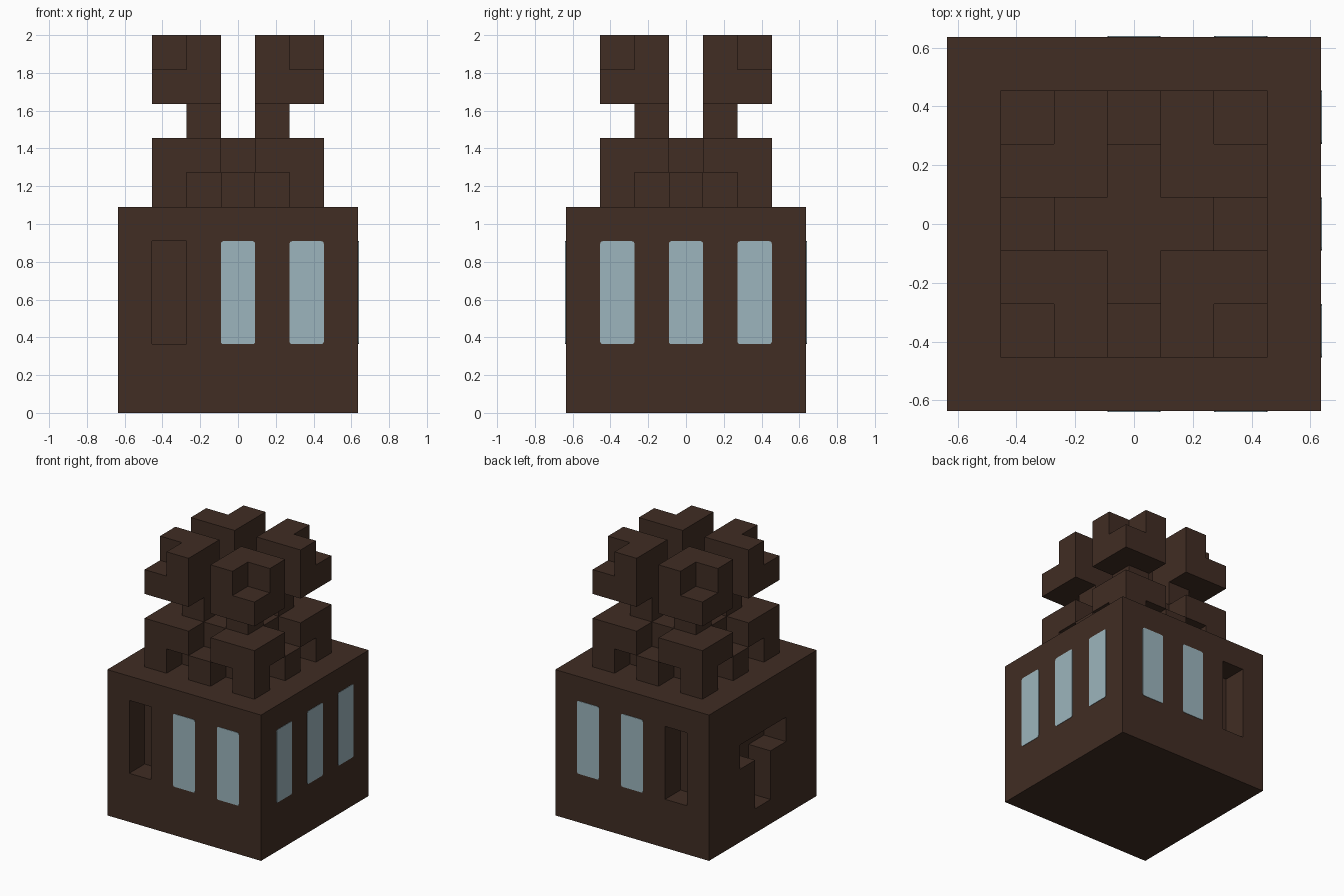
import bpy, bmesh
from itertools import product
from math import radians
from mathutils import Matrix, Vector

if "Cube" in bpy.data.objects:
    bpy.data.objects.remove(bpy.data.objects["Cube"])

U = 2 / 11  # edge of one block


def material(name, rgb):
    m = bpy.data.materials.new(name)
    m.use_nodes = True
    m.diffuse_color = (*rgb, 1)
    bsdf = m.node_tree.nodes["Principled BSDF"]
    bsdf.inputs["Base Color"].default_value = (*rgb, 1)
    bsdf.inputs["Roughness"].default_value = 0.9
    return m


brown = material("dark_brown", (0.052, 0.026, 0.017))
glass = material("pale_blue", (0.335, 0.462, 0.51))


def finish(name, bm, mat):
    mesh = bpy.data.meshes.new(name)
    bmesh.ops.recalc_face_normals(bm, faces=bm.faces)
    bm.to_mesh(mesh)
    bm.free()
    mesh.materials.append(mat)
    obj = bpy.data.objects.new(name, mesh)
    bpy.context.collection.objects.link(obj)
    return obj


def cells(xs, ys, zs):
    return set(product(xs, ys, zs))


parts = {}

# Body: solid block with three recesses one block deep
body = cells(range(-3, 4), range(-3, 4), range(6))
for y in (-3, 3):
    body -= cells([-2], [y], range(2, 5))       # tall slot
body -= cells([-3], [-1, 0, 1], [3])            # cross bar of the side recess
body -= cells([-3], [0], range(1, 4))           # stem of the side recess
parts["body"] = body

# Crown core and the four low knobs around it
mid = range(-1, 2)
parts["crown_core"] = (cells(mid, mid, [6])
                       | cells([0], mid, [7]) | cells(mid, [0], [7]))
parts["side_knobs"] = {(2, 0, 6), (-2, 0, 6), (0, 2, 6), (0, -2, 6)}

# Four corner sprouts: foot, slab, stem and a notched head
for sx, side in ((1, "left"), (-1, "right")):
    for sy, end in ((-1, "front"), (1, "back")):
        xs, ys = (sx, 2 * sx), (sy, 2 * sy)
        sprout = cells(xs, ys, [7, 9, 10])
        sprout |= {(2 * sx, 2 * sy, 6), (sx, sy, 8)}
        sprout.discard((2 * sx, 2 * sy, 10))
        parts[f"sprout_{end}_{side}"] = sprout

filled = set().union(*parts.values())


def build_blocks(name, group):
    """Make only the faces where a block meets open space."""
    bm = bmesh.new()
    for c in sorted(group):
        centre = Vector((c[0], c[1], c[2] + 0.5)) * U
        for axis, sign in product(range(3), (-1, 1)):
            n = [0, 0, 0]
            n[axis] = sign
            if (c[0] + n[0], c[1] + n[1], c[2] + n[2]) in filled:
                continue
            n = Vector(n)
            a = Vector((n.y, n.z, n.x))
            b = n.cross(a)
            ring = [n + a + b, n - a + b, n - a - b, n + a - b]
            face = bm.faces.new([bm.verts.new(centre + v * U / 2) for v in ring])
            face.normal_update()
            if face.normal.dot(n) < 0:
                face.normal_flip()
    bmesh.ops.remove_doubles(bm, verts=bm.verts, dist=U / 100)
    mesh = bpy.data.meshes.new(name)
    bm.to_mesh(mesh)
    bm.free()
    mesh.materials.append(brown)
    bpy.context.collection.objects.link(bpy.data.objects.new(name, mesh))


for name, group in parts.items():
    build_blocks(name, group)


# Windows: thin plates with slightly clipped corners
def window(name, along, angle):
    bm = bmesh.new()
    bmesh.ops.create_cube(bm, size=1)
    bmesh.ops.scale(bm, vec=(U, 0.006, 3 * U), verts=bm.verts)
    corners = [e for e in bm.edges
               if abs(e.verts[0].co.y - e.verts[1].co.y) > 0.001]
    bmesh.ops.bevel(bm, geom=corners, offset=0.013, segments=2,
                    profile=0.5, affect="EDGES")
    bmesh.ops.translate(bm, vec=(along * U, -3.5 * U, 3.5 * U), verts=bm.verts)
    bmesh.ops.rotate(bm, cent=(0, 0, 0), verts=bm.verts,
                     matrix=Matrix.Rotation(radians(angle), 3, "Z"))
    finish(name, bm, glass)


for label, angle, spots in (("front", 0, (0, 2)),
                            ("left", 90, (-2, 0, 2)),
                            ("back", 180, (-2, 0))):
    for i, along in enumerate(spots, 1):
        window(f"window_{label}_{i}", along, angle)
